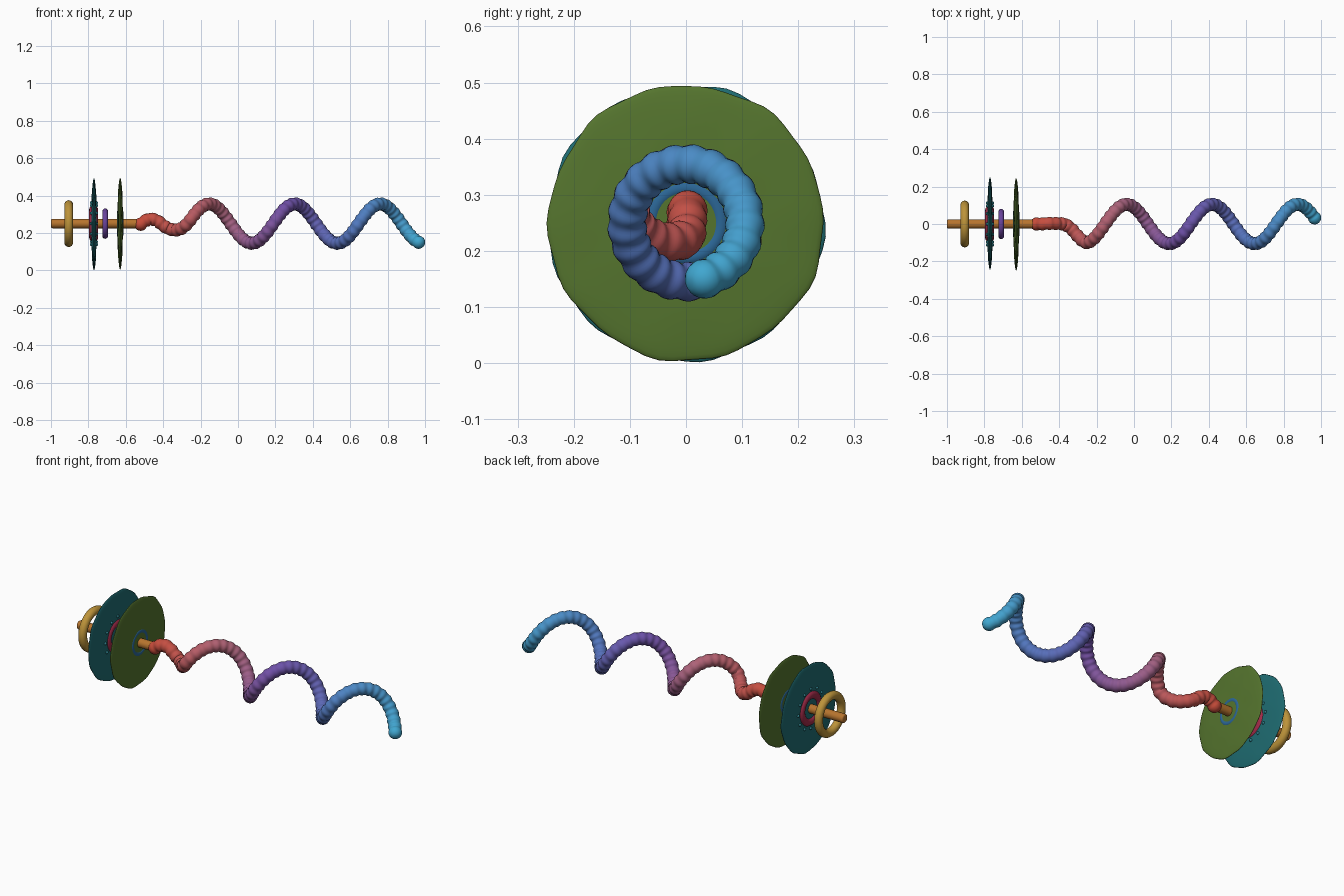
import bpy, bmesh, math
from mathutils import Vector

if "Cube" in bpy.data.objects:
    bpy.data.objects.remove(bpy.data.objects["Cube"])

CZ = 0.25  # height of the long axis


def material(name, col):
    # colours are given as seen on screen, stored as linear values
    m = bpy.data.materials.new(name + "_mat")
    m.diffuse_color = (*[min(1, c * 1.08) ** 2.2 for c in col], 1)
    m.use_nodes = True
    m.node_tree.nodes["Principled BSDF"].inputs["Base Color"].default_value = m.diffuse_color
    return m


def finish(name, col):
    ob = bpy.context.object
    ob.name = name
    ob.data.materials.clear()
    ob.data.materials.append(material(name, col))
    bpy.ops.object.shade_smooth_by_angle(angle=math.radians(45))
    return ob


def ring(name, x, major, minor, col):
    bpy.ops.mesh.primitive_torus_add(major_radius=major, minor_radius=minor, major_segments=48,
                                     minor_segments=16, location=(x, 0, CZ), rotation=(0, math.pi / 2, 0))
    return finish(name, col)


def membrane(name, x, phase, col):
    # thin lens with a gently irregular rim
    bpy.ops.mesh.primitive_uv_sphere_add(segments=64, ring_count=24, radius=1,
                                         location=(x, 0, CZ), rotation=(0, math.pi / 2, 0))
    ob = finish(name, col)
    for v in ob.data.vertices:
        a = math.atan2(v.co.y, v.co.x)
        r = 0.2455 + 0.002 * math.sin(5 * a + phase) + 0.0015 * math.sin(9 * a + 2 * phase) \
            + 0.0015 * math.sin(14 * a - phase)
        t = 0.015 + 0.001 * math.sin(9 * v.co.x + phase) * math.cos(8 * v.co.y)
        v.co = (v.co.x * r, v.co.y * r, v.co.z * t)
    return ob


# drive shaft
bpy.ops.mesh.primitive_cylinder_add(vertices=32, radius=0.025, depth=0.48,
                                    location=(-0.76, 0, CZ), rotation=(0, math.pi / 2, 0))
b = bpy.context.object.modifiers.new("round_ends", 'BEVEL')
b.width = 0.008
b.segments = 3
finish("drive_shaft", (0.66, 0.42, 0.18))

# rings and membranes
ring("rear_ring", -0.905, 0.102, 0.023, (0.68, 0.53, 0.22))
membrane("inner_membrane", -0.77, 0.6, (0.13, 0.39, 0.41))
ring("inner_ring", -0.772, 0.074, 0.024, (0.58, 0.17, 0.27))
ring("middle_ring", -0.71, 0.066, 0.015, (0.38, 0.25, 0.56))
membrane("outer_membrane", -0.63, 2.1, (0.31, 0.42, 0.18))
ring("outer_ring", -0.63, 0.062, 0.017, (0.17, 0.37, 0.54))

# studs around the inner ring, on both faces
for i in range(12):
    a = 2 * math.pi * i / 12
    for side in (-1, 1):
        bpy.ops.mesh.primitive_uv_sphere_add(
            segments=16, ring_count=8, radius=0.008,
            location=(-0.77 + side * 0.014, 0.112 * math.sin(a), CZ + 0.112 * math.cos(a)))
        finish("stud", (0.18, 0.46, 0.50))

# hooked start followed by the helical path
path = [Vector(p) for p in ((-0.52, 0, .247), (-0.495, 0, .266), (-0.465, .003, .276),
                            (-0.43, .003, .265), (-0.40, .002, .24), (-0.37, 0, .222),
                            (-0.335, -.025, .214), (-0.305, -.06, .222), (-0.275, -.09, .245))]
N = 300
for i in range(N + 1):
    x = -0.25 + (0.965 + 0.25) * i / N
    t = 2 * math.pi * (x - 0.303) / 0.457
    path.append(Vector((x, 0.105 * math.sin(t), CZ + 0.105 * math.cos(t))))
dist = [0.0]
for p, q in zip(path, path[1:]):
    dist.append(dist[-1] + (q - p).length)
total = dist[-1]


def along(d):
    # point at distance d on the path, continued straight past both ends
    j = 0
    while j < len(path) - 2 and dist[j + 1] < d:
        j += 1
    return path[j] + (path[j + 1] - path[j]) * ((d - dist[j]) / (dist[j + 1] - dist[j]))


# filament: one tube with softly beaded radius and round ends
R, SIDES, STEPS = 0.0355, 20, 8
beads = round(total / 0.038)
pitch = total / beads
stations = [(-R * math.cos(k * math.pi / 12), R * math.sin(k * math.pi / 12)) for k in range(1, 6)]
stations += [(pitch * i / STEPS, R - 0.004 * (0.5 - 0.5 * math.cos(2 * math.pi * i / STEPS)))
             for i in range(beads * STEPS + 1)]
stations += [(total + R * math.sin(k * math.pi / 12), R * math.cos(k * math.pi / 12)) for k in range(1, 6)]
bm = bmesh.new()
loops = []
side = Vector((0, 1, 0))
for d, r in stations:
    tangent = (along(d + 0.012) - along(d - 0.012)).normalized()
    side = (side - tangent * side.dot(tangent)).normalized()
    other = tangent.cross(side)
    c = along(d)
    loops.append([bm.verts.new(c + r * (side * math.cos(a) + other * math.sin(a)))
                  for a in (2 * math.pi * k / SIDES for k in range(SIDES))])
for i, (p, q) in enumerate(zip(loops, loops[1:])):
    slot = max(0, min(beads, round(stations[i][0] / pitch)))
    for k in range(SIDES):
        f = bm.faces.new((p[k], p[(k + 1) % SIDES], q[(k + 1) % SIDES], q[k]))
        f.material_index = slot
bm.faces.new(loops[0][::-1])
bm.faces.new(loops[-1]).material_index = beads
bmesh.ops.recalc_face_normals(bm, faces=bm.faces)
for f in bm.faces:
    f.smooth = True
mesh = bpy.data.meshes.new("filament")
bm.to_mesh(mesh)
bm.free()
bpy.context.collection.objects.link(bpy.data.objects.new("filament", mesh))

# red to violet to light blue along the filament
stops = [Vector(c) for c in ((0.72, 0.28, 0.22), (0.62, 0.36, 0.44), (0.40, 0.29, 0.60),
                             (0.30, 0.42, 0.68), (0.24, 0.60, 0.75))]
for i in range(beads + 1):
    f = 4 * i / beads
    k = min(int(f), 3)
    mesh.materials.append(material("filament_%d" % i, stops[k].lerp(stops[k + 1], f - k)))
